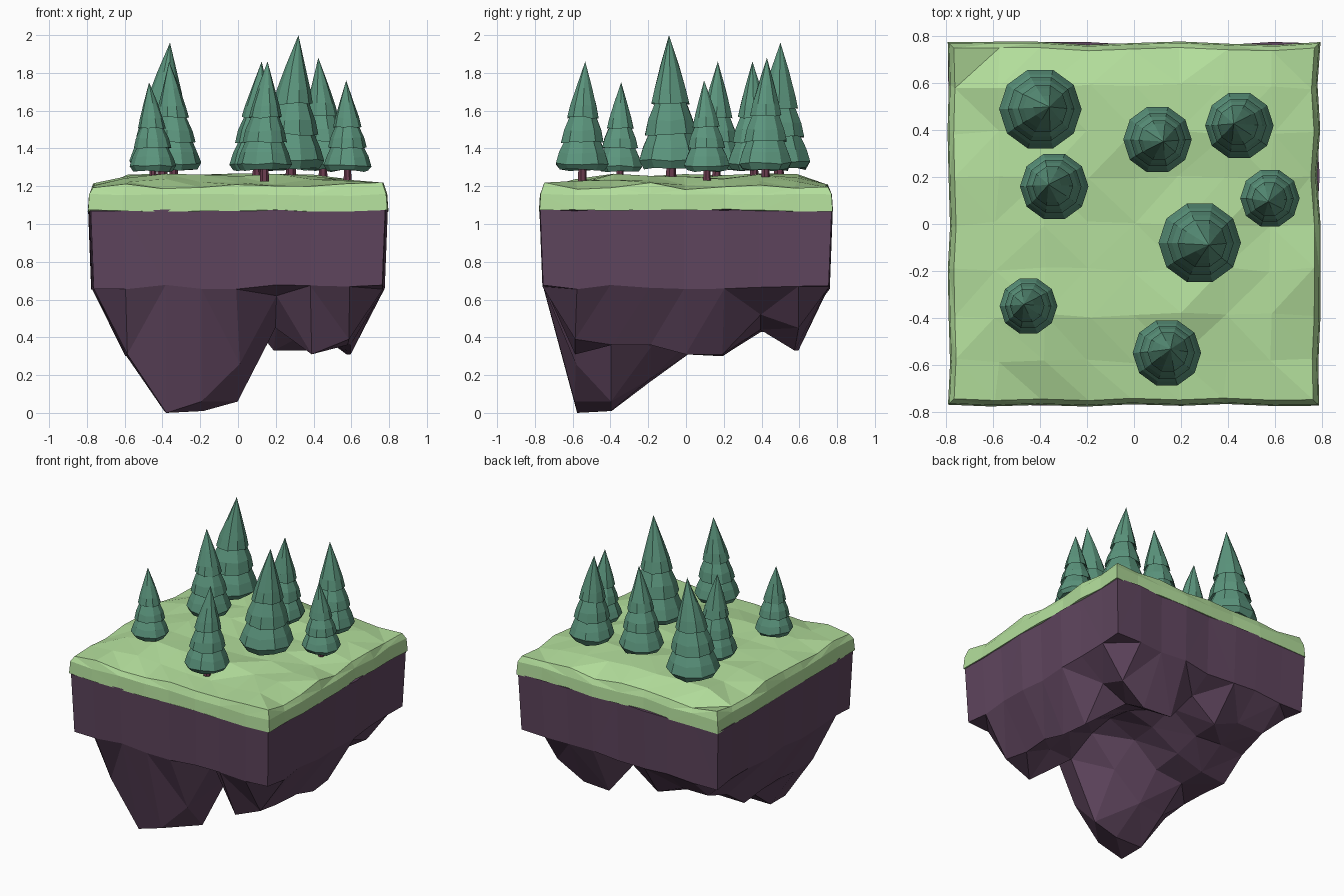
import bpy, bmesh, math, random
from mathutils import Matrix

if "Cube" in bpy.data.objects:
    bpy.data.objects.remove(bpy.data.objects["Cube"])

random.seed(4)


def material(name, rgb):
    m = bpy.data.materials.new(name)
    m.diffuse_color = (*rgb, 1)
    m.use_nodes = True
    m.node_tree.nodes["Principled BSDF"].inputs["Base Color"].default_value = m.diffuse_color
    return m


GRASS = material("grass_green", (0.45, 0.73, 0.33))
ROCK = material("rock_purple", (0.115, 0.06, 0.112))
LEAF = material("needle_green", (0.105, 0.30, 0.205))
BARK = material("bark_brown", (0.15, 0.045, 0.08))


def finish(bm, name, mat):
    bmesh.ops.recalc_face_normals(bm, faces=bm.faces)
    me = bpy.data.meshes.new(name)
    bm.to_mesh(me)
    bm.free()
    me.materials.append(mat)
    ob = bpy.data.objects.new(name, me)
    bpy.context.collection.objects.link(ob)
    return ob


def jit(a):
    return random.uniform(-a, a)


def slab(name, mat, height, rim, rings):
    """Faceted 8 x 8 height field with walls running through rings of (half width, z)."""
    bm = bmesh.new()
    bmesh.ops.create_grid(bm, x_segments=8, y_segments=8, size=0.8)
    for v in bm.verts:
        i, j = round(v.co.x / 0.2) + 4, round(v.co.y / 0.2) + 4
        edge = i in (0, 8) or j in (0, 8)
        k = rim / 0.8
        v.co.z = height(i, j, edge)
        if i in (0, 8):
            v.co.x *= k + jit(0.01)
        else:
            v.co.x = v.co.x * 0.975 + jit(0.012)
        if j in (0, 8):
            v.co.y *= k * 0.98 + jit(0.01)
        else:
            v.co.y = v.co.y * 0.975 + jit(0.012)
    border = [e for e in bm.edges if e.is_boundary]
    width = rim
    for half, z in rings:
        ext = bmesh.ops.extrude_edge_only(bm, edges=border)["geom"]
        border = [g for g in ext if isinstance(g, bmesh.types.BMEdge)]
        for v in (g for g in ext if isinstance(g, bmesh.types.BMVert)):
            v.co.x *= half / width
            v.co.y *= half / width
            v.co.z = z + jit(0.006)
        width = half
    bmesh.ops.contextual_create(bm, geom=border)
    bmesh.ops.triangulate(bm, faces=[f for f in bm.faces if len(f.verts) == 4])
    return finish(bm, name, mat)


# Rocky underside: heights by row from front to back, left to right
UNDER = [
    (0.31, 0.00, 0.06, 0.26, 0.62, 0.31, 0.39),
    (0.30, 0.01, 0.01, 0.06, 0.45, 0.45, 0.36),
    (0.32, 0.16, 0.18, 0.35, 0.55, 0.50, 0.36),
    (0.31, 0.31, 0.35, 0.50, 0.58, 0.50, 0.31),
    (0.30, 0.31, 0.38, 0.50, 0.55, 0.50, 0.31),
    (0.43, 0.43, 0.43, 0.55, 0.50, 0.44, 0.52),
    (0.50, 0.50, 0.42, 0.56, 0.33, 0.33, 0.45),
]


def rock_height(i, j, edge):
    return 0.665 + jit(0.015) if edge else UNDER[j - 1][i - 1]


slab("rock_base", ROCK, rock_height, 0.77, [(0.786, 1.075)])


# Grass cap, sloping gently to the front and right
def grass_height(i, j, edge):
    if edge:
        return 1.20 + jit(0.02)
    return (1.225 if j == 1 or i == 7 else 1.25) + jit(0.018)


slab("grass_top", GRASS, grass_height, 0.762, [(0.782, 1.155), (0.788, 1.07)])

# Pine trees: three flared tiers spun around a slightly leaning axis
CROWN = [(0, 0.085), (0.15, 0.045), (0.176, 0.085), (0.155, 0.155), (0.112, 0.25),
         (0.142, 0.225), (0.125, 0.30), (0.08, 0.41),
         (0.105, 0.385), (0.088, 0.46), (0.053, 0.58), (0, 0.75)]


def tree(n, x, y, scale, top, lean):
    place = Matrix.Translation((x, y, 1.25)) @ Matrix.Diagonal(
        (scale, scale, (top - 1.25) / 0.75, 1))
    bm = bmesh.new()
    sides, rings = 10, []
    for r, z in CROWN:
        t = (z / 0.75) ** 2
        cx, cy = lean[0] * t, lean[1] * t
        wob = 0.008 if 0 < z < 0.7 else 0
        rings.append([bm.verts.new((cx + r * math.cos(2 * math.pi * k / sides),
                                    cy + r * math.sin(2 * math.pi * k / sides),
                                    z + jit(wob)))
                      for k in range(sides if r else 1)])
    for a, b in zip(rings, rings[1:]):
        for k in range(sides):
            m = (k + 1) % sides
            loop = [a[k % len(a)], a[m % len(a)], b[m % len(b)], b[k % len(b)]]
            bm.faces.new(list(dict.fromkeys(loop)))
    bm.transform(place)
    finish(bm, f"pine_crown_{n}", LEAF)

    bm = bmesh.new()
    bmesh.ops.create_cone(bm, cap_ends=True, segments=7, radius1=0.03, radius2=0.024,
                          depth=0.14, matrix=Matrix.Translation((0, 0, 0.04)))
    bm.transform(place)
    finish(bm, f"pine_trunk_{n}", BARK)


TREES = [
    (-0.40, 0.49, 1.00, 1.96, (0.04, 0.01)),
    (-0.34, 0.16, 0.83, 1.86, (-0.03, 0.01)),
    (-0.45, -0.35, 0.70, 1.75, (-0.03, 0.01)),
    (0.10, 0.36, 0.83, 1.86, (0.03, -0.01)),
    (0.45, 0.42, 0.83, 1.88, (-0.03, 0.01)),
    (0.58, 0.11, 0.72, 1.76, (-0.01, -0.02)),
    (0.28, -0.08, 1.00, 2.00, (0.04, -0.01)),
    (0.14, -0.55, 0.83, 1.86, (0.02, 0.02)),
]
for n, t in enumerate(TREES, 1):
    tree(n, *t)
